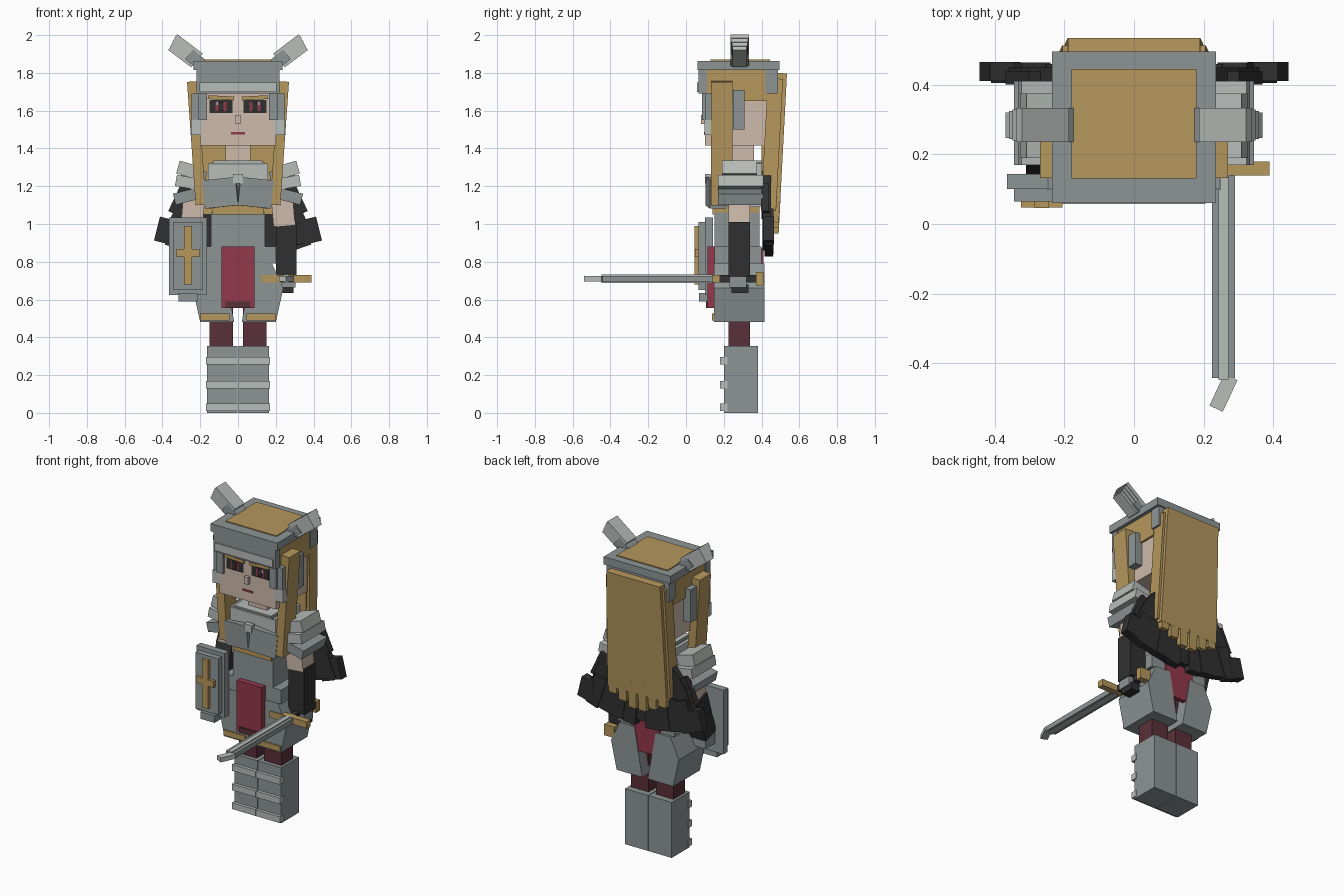
import bpy, bmesh
from math import radians
from mathutils import Matrix, Vector, Euler

if "Cube" in bpy.data.objects:
    bpy.data.objects.remove(bpy.data.objects["Cube"])


def material(name, red, green, blue):
    colour = (red, green, blue, 1)
    mat = bpy.data.materials.new(name)
    mat.use_nodes = True
    mat.diffuse_color = colour
    shader = next(node for node in mat.node_tree.nodes if node.type == 'BSDF_PRINCIPLED')
    shader.inputs["Base Color"].default_value = colour
    return mat


STEEL = material("steel", .27, .3, .3)
LIGHT = material("light steel", .48, .51, .49)
GOLD = material("gold", .46, .31, .11)
SKIN = material("skin", .62, .49, .41)
RED = material("red cloth", .29, .04, .07)
WINE = material("dark wine", .1, .03, .04)
BLACK = material("black", .03, .03, .03)


def finish(name, bm, mat):
    bmesh.ops.recalc_face_normals(bm, faces=bm.faces)
    mesh = bpy.data.meshes.new(name)
    bm.to_mesh(mesh)
    bm.free()
    mesh.materials.append(mat)
    obj = bpy.data.objects.new(name, mesh)
    bpy.context.collection.objects.link(obj)


def box(name, mat, x, y, z, pitch=0, roll=0, yaw=0, flare=1):
    """Box from ranges, turned about its middle; flare scales the lower width."""
    low, high = (Vector(corner) for corner in zip(x, y, z))
    bm = bmesh.new()
    bmesh.ops.create_cube(bm, size=1)
    for vert in bm.verts:
        if vert.co.z < 0:
            vert.co.x *= flare
    turn = Euler((radians(pitch), radians(roll), radians(yaw))).to_matrix().to_4x4()
    size = Matrix.Diagonal((high - low).to_4d())
    size[3][3] = 1
    bm.transform(Matrix.Translation((low + high) / 2) @ turn @ size)
    finish(name, bm, mat)


def pair(name, mat, x, y, z, pitch=0, roll=0, yaw=0):
    """The same box on the left and mirrored on the right."""
    box("left_" + name, mat, x, y, z, pitch, roll, yaw)
    box("right_" + name, mat, (-x[1], -x[0]), y, z, pitch, -roll, -yaw)


def centred(name, mat, half, y, z, pitch=0, flare=1):
    """Box spanning equally to both sides of the middle."""
    box(name, mat, (-half, half), y, z, pitch=pitch, flare=flare)


def around(middle, size):
    """Range of a given size about a middle value."""
    return middle - size / 2, middle + size / 2


def extrude(name, mat, outline, y):
    """Front outline extruded through a depth range."""
    bm = bmesh.new()
    face = bm.faces.new([bm.verts.new((px, y[0], pz)) for px, pz in outline])
    new = bmesh.ops.extrude_face_region(bm, geom=[face])["geom"]
    verts = [item for item in new if isinstance(item, bmesh.types.BMVert)]
    bmesh.ops.translate(bm, vec=(0, y[1] - y[0], 0), verts=verts)
    finish(name, bm, mat)


# Depth ranges shared by several parts
LIMB = (.225, .34)
TORSO = (.15, .4)
SHOULDER = (.17, .41)

# Boots and legs
pair("boot", STEEL, x=(.002, .165), y=(.2, .38), z=(0, .355))
pair("leg", WINE, x=(.027, .15), y=LIMB, z=(.35, .85))
for height in (.03, .15, .275):
    pair("boot_band", LIGHT, x=(.002, .17), y=(.18, .22), z=around(height, .04))

# Thigh plates with gold hems
thigh = [(.02, .48), (.2, .48), (.24, .66), (.18, .79), (.075, .79)]
for side, sign in (("left", 1), ("right", -1)):
    outline = [(sign * px, pz) for px, pz in thigh]
    extrude(side + "_thigh_plate", STEEL, outline, y=(.147, .415))
pair("thigh_hem", GOLD, x=(.045, .2), y=(.137, .17), z=(.49, .525))

# Waist, loincloth and torso
centred("waist", STEEL, half=.2, y=TORSO, z=(.79, .88))
centred("front_cloth", RED, half=.088, y=(.113, .15), z=(.555, .88))
centred("front_cloth_hem", WINE, half=.066, y=(.106, .13), z=(.555, .59))
centred("back_cloth", RED, half=.1, y=(.385, .41), z=(.64, .87))
centred("abdomen", STEEL, half=.142, y=(.15, .39), z=(.87, 1.06))
centred("rib_trim", GOLD, half=.135, y=(.14, .39), z=(1.05, 1.1))
centred("upper_torso", LIGHT, half=.16, y=TORSO, z=(1.09, 1.32))
pair("chest_plate", STEEL, x=(0, .178), y=(.115, .2), z=(1.09, 1.24), roll=6, yaw=8)
centred("chest_gem", LIGHT, half=.026, y=(.1, .13), z=(1.215, 1.265))
centred("collar", LIGHT, half=.13, y=TORSO, z=(1.3, 1.335))
centred("collar_trim", STEEL, half=.14, y=(.145, .4), z=around(1.32, .013))
centred("neck", SKIN, half=.065, y=(.2, .36), z=(1.3, 1.43))

# Shoulders
pair("shoulder_band", STEEL, x=(.14, .34), y=SHOULDER, z=(1.125, 1.185), roll=14)
pair("lower_pauldron", LIGHT, x=(.15, .33), y=SHOULDER, z=(1.185, 1.245), roll=-10)
pair("middle_pauldron", STEEL, x=(.17, .3), y=(.205, .36), z=(1.22, 1.29), roll=-12)
pair("upper_pauldron", LIGHT, x=(.2, .32), y=(.19, .375), z=(1.25, 1.32), roll=-16)

# Arms: left holds the sword, right bends behind the shield
pair("upper_arm", SKIN, x=(.18, .295), y=LIMB, z=(.99, 1.17), roll=-5)
box("left_glove", BLACK, x=(.2, .31), y=LIMB, z=(.72, 1.01))
box("left_hand", STEEL, x=(.205, .305), y=(.23, .32), z=(.665, .755))
box("left_fist", BLACK, x=(.215, .295), y=(.24, .33), z=(.635, .68))
box("right_glove", BLACK, x=(-.31, -.2), y=(.18, .29), z=(.74, 1.03), pitch=-18)
box("right_hand", STEEL, x=(-.305, -.205), y=(.14, .24), z=(.68, .77))

# Shield, with every layer about the same middle
shield_x, shield_z = -.265, .83
box("shield_back", STEEL, around(shield_x, .2), y=(.1, .143), z=around(shield_z, .41))
box("shield_face", STEEL, around(shield_x, .16), y=(.065, .105), z=around(shield_z, .36))
box("shield_foot", STEEL, around(shield_x, .1), y=(.07, .135), z=(.59, .635))
box("cross_upright", GOLD, around(shield_x, .042), y=(.046, .07), z=(.68, .99))
box("cross_bar", GOLD, around(shield_x, .12), y=(.047, .07), z=(.825, .867))

# Sword, with every part about the same axis
sword_x, sword_z = .257, .71
box("blade", STEEL, around(sword_x, .067), y=(-.443, .15), z=around(sword_z, .032))
box("blade_ridge", LIGHT, around(sword_x, .028), y=(-.448, .15), z=around(sword_z, .044))
box("blade_tip", LIGHT, around(sword_x, .042), y=(-.535, -.435), z=around(sword_z, .028), yaw=-25)
box("sword_guard", GOLD, around(sword_x, .263), y=(.14, .18), z=around(sword_z, .041))
box("sword_grip", BLACK, around(sword_x, .04), y=(.18, .38), z=around(sword_z, .04))
box("sword_pommel", GOLD, around(sword_x, .072), y=(.37, .41), z=around(sword_z, .07))

# Head and face
face_y = .1
centred("head", SKIN, half=.2, y=(face_y, .44), z=(1.415, 1.8))
centred("nose", SKIN, half=.014, y=(.08, face_y), z=(1.53, 1.577))
centred("mouth", RED, half=.037, y=(face_y - .004, face_y), z=around(1.48, .012))
eye_layers = (("eye", BLACK, .12, .068), ("iris", RED, .056, .05), ("pupil", BLACK, .028, .05))
for layer, (name, mat, width, height) in enumerate(eye_layers, start=1):
    front = face_y - .004 * layer
    pair(name, mat, around(.09, width), (front, front + .004), around(1.622, height))
pair("eye_glint", LIGHT, x=around(.11, .01), y=(.086, .09), z=around(1.64, .02))
pair("eyebrow", GOLD, x=(.02, .16), y=(.085, .105), z=around(1.668, .02), roll=-3)

# Helmet
BAND = (1.69, 1.82)
centred("helmet_rim", STEEL, half=.236, y=(.06, .495), z=(1.815, 1.864))
centred("crown_hair", GOLD, half=.18, y=(.13, .445), z=(1.8, 1.87))
centred("brow_band", STEEL, half=.22, y=(.065, .11), z=BAND)
centred("brow_strip", LIGHT, half=.205, y=(.057, .08), z=(1.7, 1.75))
centred("rear_band", STEEL, half=.22, y=(.42, .487), z=BAND)
pair("face_guard", STEEL, x=(.165, .21), y=(.085, .13), z=(1.55, 1.7))
pair("cheek_guard", STEEL, x=(.2, .245), y=(.1, .135), z=(1.55, 1.69))
pair("cheek_tip", LIGHT, x=(.19, .25), y=(.098, .135), z=(1.47, 1.55))
pair("ear_guard", STEEL, x=(.195, .25), y=(.248, .31), z=(1.5, 1.71))

# Helmet wings: stepped feathers fanning up and out
wing_y = .284
pair("wing_root", STEEL, x=(.18, .245), y=around(wing_y, .097), z=(1.8, 1.92), roll=50)
for step in range(4):
    across = around(.262 + .013 * step, .026)
    along = around(1.943 - .019 * step, .17 - .006 * step)
    pair("wing_feather", LIGHT, across, around(wing_y, .097 - .008 * step), along, roll=53)

# Hair: side cap, front locks and the long back fall
centred("hair_cap", GOLD, half=.213, y=(.105, .43), z=(1.65, 1.82))
pair("front_lock", GOLD, x=(.192, .247), y=(.132, .245), z=(1.1, 1.755), roll=4)
centred("inner_back_hair", GOLD, half=.2, y=(.4, .47), z=(1.15, 1.8))
centred("back_hair", GOLD, half=.19, y=(.42, .515), z=(1.05, 1.8), pitch=-3, flare=1.1)
pair("side_back_hair", GOLD, x=(.165, .215), y=(.415, .495), z=(1.07, 1.77), pitch=-3, roll=-1.5)
for tip in range(6):
    offset = abs(tip - 2.5)
    across = around(.07 * (tip - 2.5), .062)
    depth = (.425 + .004 * (tip % 2), .495)
    box("hair_tip", GOLD, across, depth, (.935 + .03 * offset, 1.12), pitch=-3, flare=.85)

# Cape: widening sheet with stepped strips along its edge
cape = [(.2, 1.28), (.3, 1.16), (.41, .91), (.3, .885), (.15, .86)]
mirrored = [(-px, pz) for px, pz in reversed(cape)]
extrude("cape", BLACK, cape + mirrored, y=(.405, .45))
for strip in range(4):
    bottom = .83 + .014 * strip
    across = around(.074 + .08 * strip, .088)
    depth = (.415, .46 + .004 * (strip % 2))
    pair("cape_strip", BLACK, across, depth, (bottom, bottom + .2), roll=-4 - 5 * strip)
pair("cape_corner", BLACK, x=(.34, .43), y=(.41, .465), z=(.9, 1.03), roll=-14)
pair("cape_shoulder", BLACK, x=(.24, .34), y=(.4, .44), z=(1.04, 1.2), roll=-25)
